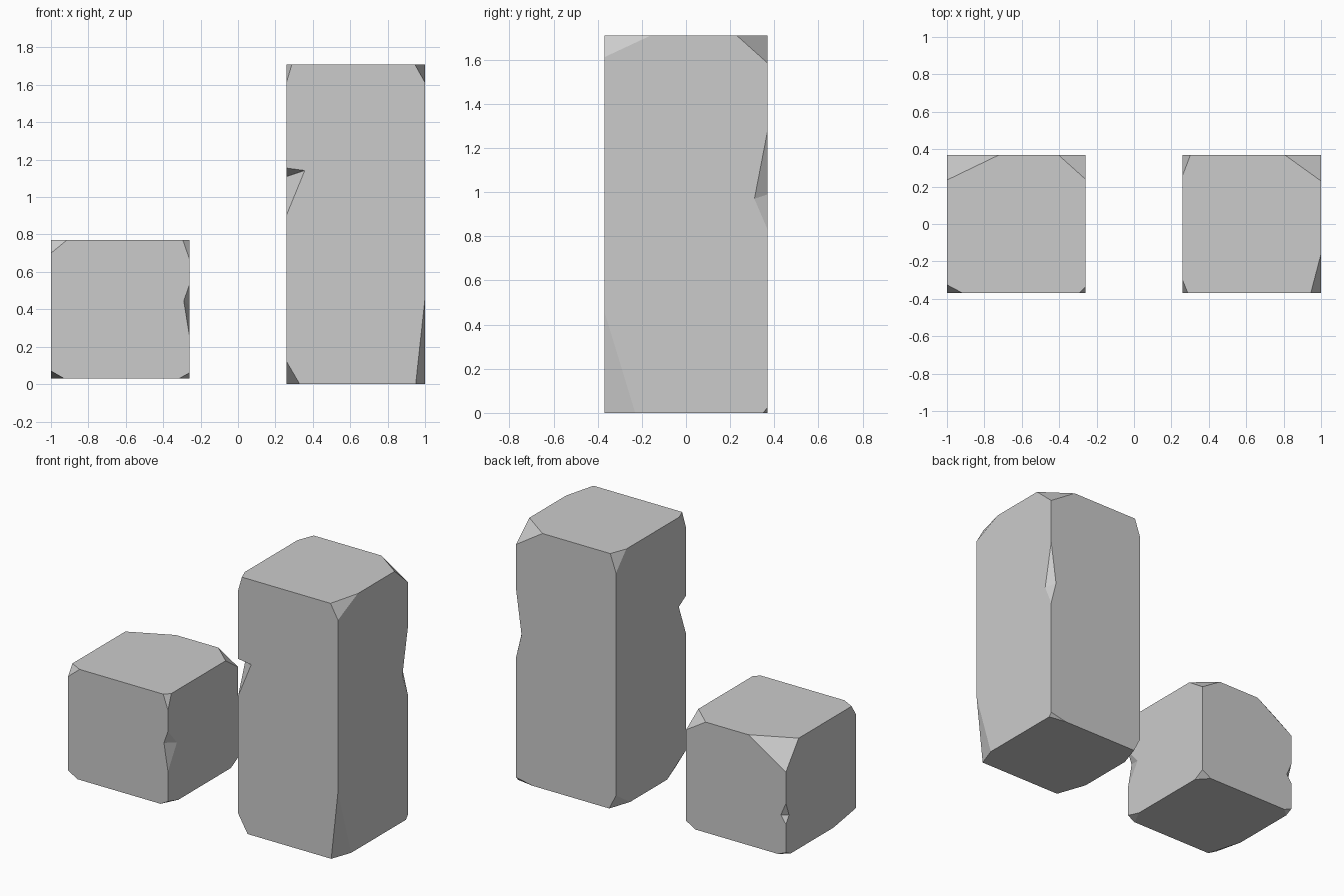
import bpy, bmesh
from mathutils import Vector

if "Cube" in bpy.data.objects:
    bpy.data.objects.remove(bpy.data.objects["Cube"])

HALF = 0.37


def new_object(name, bm):
    bmesh.ops.recalc_face_normals(bm, faces=bm.faces[:])
    mesh = bpy.data.meshes.new(name)
    bm.to_mesh(mesh)
    bm.free()
    obj = bpy.data.objects.new(name, mesh)
    bpy.context.collection.objects.link(obj)
    return obj


def block(name, cx, z0, z1, corners, notches):
    centre = Vector((cx, 0, (z0 + z1) / 2))
    half = Vector((HALF, HALF, (z1 - z0) / 2))
    bm = bmesh.new()
    bmesh.ops.create_cube(bm, size=2)
    for v in bm.verts:
        v.co = centre + v.co * half

    # sliced corners: sign triple -> cut length along each axis
    for sign, cut in corners.items():
        s = Vector(sign)
        corner = centre + s * half
        normal = Vector([s[i] / cut[i] for i in range(3)]).normalized()
        point = corner - Vector((s.x * cut[0], 0, 0))
        geom = bm.verts[:] + bm.edges[:] + bm.faces[:]
        res = bmesh.ops.bisect_plane(bm, geom=geom, dist=1e-6, plane_co=point,
                                     plane_no=normal, clear_outer=True)
        edges = [e for e in res["geom_cut"] if isinstance(e, bmesh.types.BMEdge)]
        bmesh.ops.contextual_create(bm, geom=edges)
    obj = new_object(name, bm)

    # chipped vertical edges: wedge grown outward from its inner ridge
    for (sx, sy), (top, bottom, dx, zx, dy, zy) in notches.items():
        ex, ey = cx + sx * HALF, sy * HALF
        a = Vector((ex - sx * dx, ey, zx))
        b = Vector((ex, ey - sy * dy, zy))
        mid = (a + b) / 2
        cb = bmesh.new()
        for p in (Vector((ex, ey, top)), Vector((ex, ey, bottom)), a, b):
            cb.verts.new(mid + (p - mid) * 1.6)
        bmesh.ops.convex_hull(cb, input=cb.verts[:])
        cutter = new_object("chip_cutter", cb)
        cutter.hide_render = True
        mod = obj.modifiers.new("chip", "BOOLEAN")
        mod.operation = "DIFFERENCE"
        mod.solver = "EXACT"
        mod.object = cutter
        deps = bpy.context.evaluated_depsgraph_get()
        mesh = bpy.data.meshes.new_from_object(obj.evaluated_get(deps))
        obj.modifiers.clear()
        obj.data = mesh
        bpy.data.objects.remove(cutter)
    return obj


# short stone block
block("short_block", -0.63, 0.03, 0.77, {
    (-1, -1, 1): (0.085, 0.045, 0.07),
    (1, -1, 1): (0.035, 0.035, 0.10),
    (-1, 1, 1): (0.28, 0.135, 0.175),
    (1, 1, 1): (0.145, 0.13, 0.09),
    (-1, -1, -1): (0.07, 0.235, 0.04),
    (1, -1, -1): (0.055, 0.11, 0.03),
    (-1, 1, -1): (0.058, 0.05, 0.025),
    (1, 1, -1): (0.07, 0.075, 0.04),
}, {
    (1, -1): (0.53, 0.26, 0.03, 0.445, 0.095, 0.42),
    (-1, 1): (0.385, 0.243, 0.038, 0.297, 0.033, 0.293),
})

# tall stone block
block("tall_block", 0.63, 0.0, 1.71, {
    (-1, -1, 1): (0.028, 0.07, 0.095),
    (1, -1, 1): (0.055, 0.21, 0.098),
    (-1, 1, 1): (0.042, 0.11, 0.12),
    (1, 1, 1): (0.195, 0.14, 0.125),
    (-1, -1, -1): (0.07, 0.20, 0.12),
    (1, -1, -1): (0.05, 0.14, 0.46),
    (-1, 1, -1): (0.05, 0.15, 0.10),
    (1, 1, -1): (0.12, 0.02, 0.025),
}, {
    (-1, -1): (1.155, 0.905, 0.097, 1.142, 0.075, 1.11),
    (1, 1): (1.28, 0.83, 0.04, 0.99, 0.06, 0.97),
})
